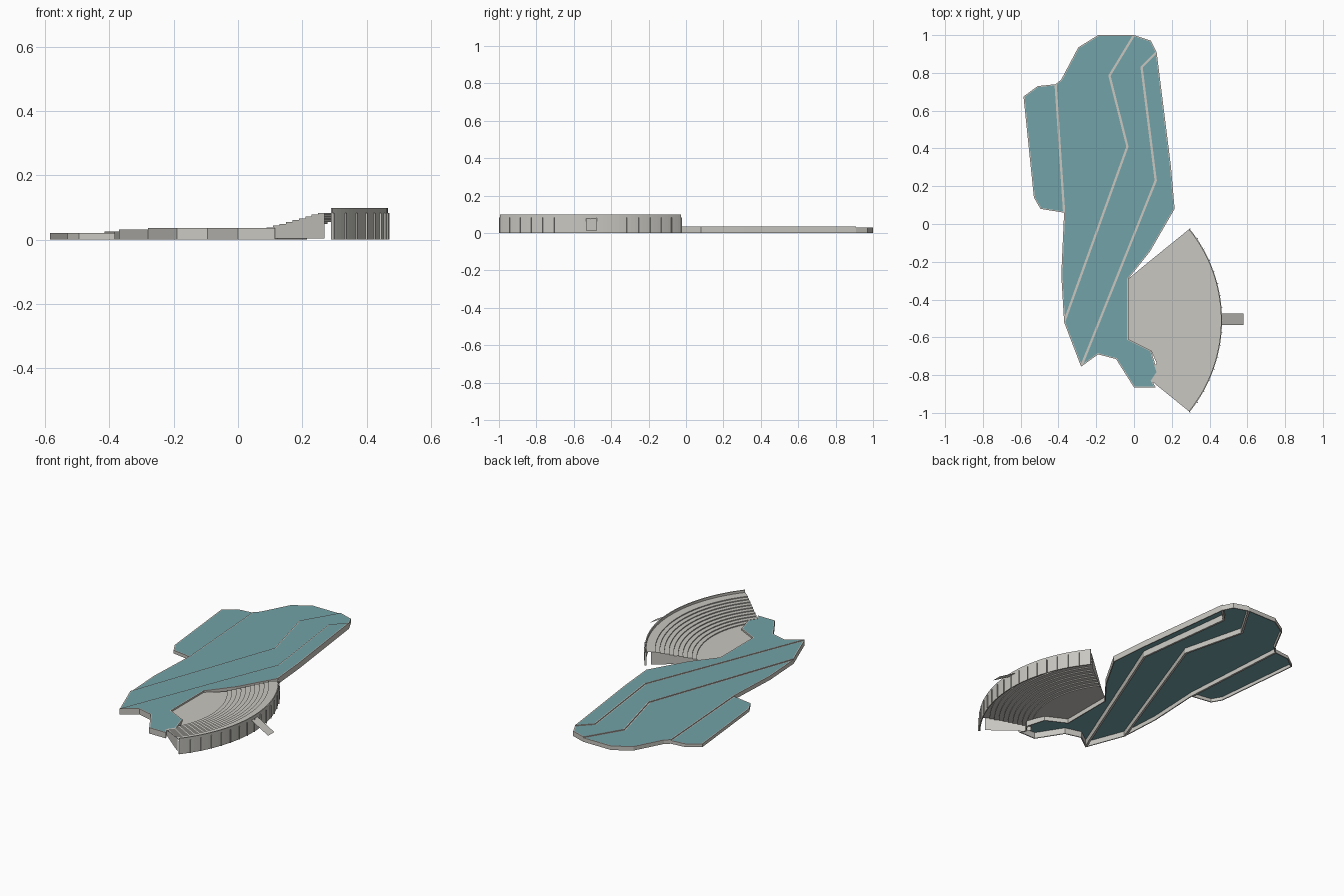
import bpy, bmesh
from math import sin, cos, radians
from mathutils import Vector

if "Cube" in bpy.data.objects:
    bpy.data.objects.remove(bpy.data.objects["Cube"])


def material(name, colour):
    m = bpy.data.materials.new(name)
    m.use_nodes = True
    m.diffuse_color = (*colour, 1)
    m.node_tree.nodes["Principled BSDF"].inputs["Base Color"].default_value = (*colour, 1)
    return m


TEAL = material("teal deck", (0.17, 0.36, 0.39))
STONE = material("pale stone", (0.58, 0.57, 0.53))


def finish(name, bm, mat):
    mesh = bpy.data.meshes.new(name)
    bm.to_mesh(mesh)
    bm.free()
    mesh.materials.append(mat)
    obj = bpy.data.objects.new(name, mesh)
    bpy.context.collection.objects.link(obj)
    return obj


def polygon(bm, points):
    return bm.faces.new([bm.verts.new(p) for p in points])


# Terraced decks: a sheet framed by hollow perimeter walls
RIM = 0.006


def terrace(name, outline, height):
    for part in ("deck", "wall"):
        bm = bmesh.new()
        face = polygon(bm, [(x, y, height) for x, y in outline])
        if face.normal.z < 0 or face.calc_area() == 0:
            face.normal_flip()
        bm.normal_update()
        if face.normal.z < 0:
            face.normal_flip()
        rim = bmesh.ops.inset_region(bm, faces=[face], thickness=RIM,
                                     use_even_offset=True, use_boundary=True)["faces"]
        if part == "deck":
            bmesh.ops.delete(bm, geom=rim, context="FACES")
            finish(name + "_deck", bm, TEAL)
        else:
            bmesh.ops.delete(bm, geom=[face], context="FACES")
            new = bmesh.ops.extrude_face_region(bm, geom=bm.faces[:], use_keep_orig=True)["geom"]
            low = [v for v in new if isinstance(v, bmesh.types.BMVert)]
            bmesh.ops.translate(bm, verts=low, vec=(0, 0, -height))
            bmesh.ops.recalc_face_normals(bm, faces=bm.faces[:])
            finish(name + "_wall", bm, STONE)


seam_a = [(-0.37, -0.52), (-0.035, 0.41), (-0.13, 0.785), (0, 1)]
seam_b = [(-0.28, -0.755), (0.115, 0.23), (0.04, 0.83), (0.12, 0.91)]
seam_c = [(-0.415, 0.74), (-0.37, 0.06)]
notch = [(-0.03, -0.29), (-0.03, -0.61), (0.09, -0.67)]

terrace("wing", seam_c + [(-0.495, 0.08), (-0.53, 0.14), (-0.585, 0.675), (-0.51, 0.73)], 0.02)
terrace("left_terrace", seam_a + [(-0.19, 1), (-0.295, 0.935), (-0.385, 0.765)]
        + seam_c + [(-0.385, -0.27)], 0.025)
terrace("middle_terrace", seam_a + [(0.09, 0.97)] + seam_b[::-1], 0.031)
terrace("right_terrace", seam_b + [(0.195, 0.31), (0.215, 0.08), (0.085, -0.145)] + notch
        + [(0.125, -0.785), (0.095, -0.83), (0.115, -0.865), (0, -0.865),
           (-0.095, -0.715), (-0.19, -0.69)], 0.036)

# Amphitheatre, swept about one centre
CX, CY, HALF, SEGMENTS = -0.304, -0.51, 39, 48
FLOOR, TOP, INNER, OUTER, WALL = 0.026, 0.083, 0.48, 0.738, 0.77


def polar(r, degrees, z):
    a = radians(degrees)
    return Vector((CX + r * cos(a), CY + r * sin(a), z))


def sweep(name, profile, closed=False):
    bm = bmesh.new()
    angles = [-HALF + 2 * HALF * i / SEGMENTS for i in range(SEGMENTS + 1)]
    rows = [[bm.verts.new(polar(r, a, z)) for r, z in profile] for a in angles]
    n = len(profile)
    for p, q in zip(rows, rows[1:]):
        for j in range(n if closed else n - 1):
            k = (j + 1) % n
            bm.faces.new((p[j], p[k], q[k], q[j]))
    if closed:
        bm.faces.new(rows[0])
        bm.faces.new(rows[-1])
        bmesh.ops.recalc_face_normals(bm, faces=bm.faces[:])
    return finish(name, bm, STONE)


# Stepped seating and upper walkway
STEPS = 10
tiers = []
for i in range(STEPS):
    r = INNER + (OUTER - INNER) * i / STEPS
    z = FLOOR + (TOP - FLOOR) * i / STEPS
    tiers += [(r, z), (r, z + (TOP - FLOOR) / STEPS)]
sweep("seating_tiers", tiers + [(WALL, TOP)])

# Stage floor
bm = bmesh.new()
arc = [polar(INNER, a, FLOOR) for a in range(-28, HALF + 1)]
polygon(bm, arc + [(x, y, FLOOR) for x, y in notch])
bmesh.ops.triangulate(bm, faces=bm.faces[:])
finish("stage_floor", bm, STONE)

# Stepped end walls
for side, label in ((-1, "front"), (1, "back")):
    bm = bmesh.new()
    shape = [(INNER, 0.004)] + tiers + [(OUTER, TOP), (OUTER, 0.004)]
    polygon(bm, [polar(r, side * HALF, z) for r, z in shape])
    finish(label + "_end_wall", bm, STONE)

# Curved outer wall with thin fins
sweep("outer_wall", [(WALL - 0.006, 0), (WALL, 0), (WALL, 0.098), (WALL - 0.006, 0.098)], True)
bm = bmesh.new()
for i in range(17):
    a = -HALF + 2 * HALF * i / 16
    w = 0.1
    corners = [(WALL - 0.003, a - w), (WALL + 0.006, a - w), (WALL + 0.006, a + w), (WALL - 0.003, a + w)]
    face = polygon(bm, [polar(r, t, 0) for r, t in corners])
    new = bmesh.ops.extrude_face_region(bm, geom=[face], use_keep_orig=True)["geom"]
    bmesh.ops.translate(bm, verts=[v for v in new if isinstance(v, bmesh.types.BMVert)], vec=(0, 0, 0.082))
bmesh.ops.recalc_face_normals(bm, faces=bm.faces[:])
finish("wall_fins", bm, STONE)

# Entrance ramp
bm = bmesh.new()
polygon(bm, [(0.464, -0.535, 0.08), (0.58, -0.535, 0.015), (0.58, -0.475, 0.015), (0.464, -0.475, 0.08)])
finish("entrance_ramp", bm, STONE)
